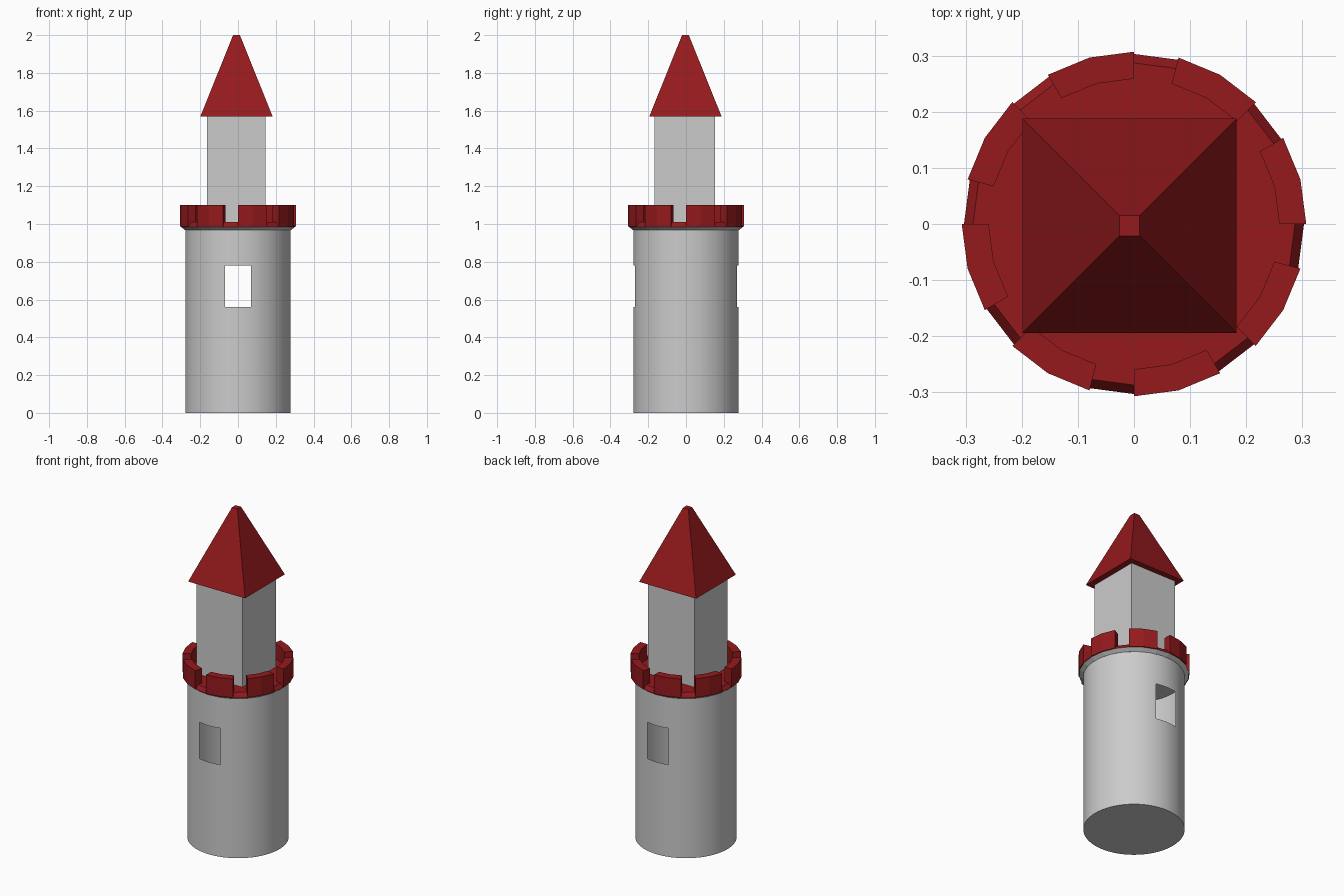
import bpy, bmesh, math
from mathutils import Vector

if "Cube" in bpy.data.objects:
    bpy.data.objects.remove(bpy.data.objects["Cube"])

red = bpy.data.materials.new("dark_red")
red.diffuse_color = (0.3, 0.01, 0.012, 1)
red.use_nodes = True
red.node_tree.nodes["Principled BSDF"].inputs["Base Color"].default_value = red.diffuse_color


def finish(name, bm, mat=None, smooth=False):
    me = bpy.data.meshes.new(name)
    bm.to_mesh(me)
    bm.free()
    ob = bpy.data.objects.new(name, me)
    bpy.context.collection.objects.link(ob)
    if mat:
        me.materials.append(mat)
    if smooth:
        bpy.ops.object.select_all(action='DESELECT')
        ob.select_set(True)
        bpy.context.view_layer.objects.active = ob
        bpy.ops.object.shade_smooth_by_angle(angle=math.radians(30))
    return ob


def frustum(bm, n, r1, r2, z1, z2):
    """Closed n-sided frustum with a vertex on the x axis."""
    def ring(r, z):
        return [bm.verts.new((r * math.cos(math.tau * i / n),
                              r * math.sin(math.tau * i / n), z)) for i in range(n)]
    a, b = ring(r1, z1), ring(r2, z2)
    for i in range(n):
        j = (i + 1) % n
        bm.faces.new((a[i], a[j], b[j], b[i]))
    bm.faces.new(a[::-1])
    bm.faces.new(b)


def block(bm, lower, upper):
    """Closed prism between two matching vertex loops."""
    a = [bm.verts.new(p) for p in lower]
    b = [bm.verts.new(p) for p in upper]
    n = len(a)
    for i in range(n):
        j = (i + 1) % n
        bm.faces.new((a[i], a[j], b[j], b[i]))
    bm.faces.new(a[::-1])
    bm.faces.new(b)


def rect(cx, cy, hx, hy, z):
    return [(cx + sx * hx, cy + sy * hy, z)
            for sx, sy in ((-1, -1), (1, -1), (1, 1), (-1, 1))]


# Round tower: thin hollow shell with a window opening front and back
W, Z0, Z1 = 0.07, 0.56, 0.78
bm = bmesh.new()
frustum(bm, 64, 0.279, 0.279, 0, 0.972)
for co, no in (((W, 0, 0), (1, 0, 0)), ((-W, 0, 0), (1, 0, 0)),
               ((0, 0, Z0), (0, 0, 1)), ((0, 0, Z1), (0, 0, 1))):
    bmesh.ops.bisect_plane(bm, geom=bm.verts[:] + bm.edges[:] + bm.faces[:],
                           plane_co=co, plane_no=no)
hole = []
for f in bm.faces:
    c = f.calc_center_median()
    if abs(c.x) < W and Z0 < c.z < Z1:
        hole.append(f)
bmesh.ops.delete(bm, geom=hole, context='FACES')
finish("round_tower", bm, smooth=True)

# Grey flange under the battlement
bm = bmesh.new()
frustum(bm, 24, 0.28, 0.303, 0.968, 0.985)
finish("flange", bm)

# Battlement floor
bm = bmesh.new()
frustum(bm, 24, 0.303, 0.287, 0.985, 1.01)
finish("battlement_floor", bm, red)

# Eight merlons, each two facets wide with a one-facet gap
bm = bmesh.new()
for k in range(8):
    angs = [math.radians(45 * k + 15 * i) for i in range(3)]
    loop = [(0.307, a) for a in angs] + [(0.259, a) for a in reversed(angs)]
    low, up = ([(r * math.cos(a), r * math.sin(a), z) for r, a in loop]
               for z in (0.987, 1.1))
    block(bm, low, up)
finish("merlons", bm, red)

# Square upper tower
bm = bmesh.new()
block(bm, rect(-0.009, -0.006, 0.155, 0.16, 1.01), rect(-0.009, -0.006, 0.155, 0.16, 1.575))
finish("square_tower", bm)

# Blunt pyramid roof
bm = bmesh.new()
block(bm, rect(-0.008, -0.003, 0.191, 0.191, 1.57), rect(-0.008, -0.003, 0.018, 0.018, 2.0))
finish("roof", bm, red)
